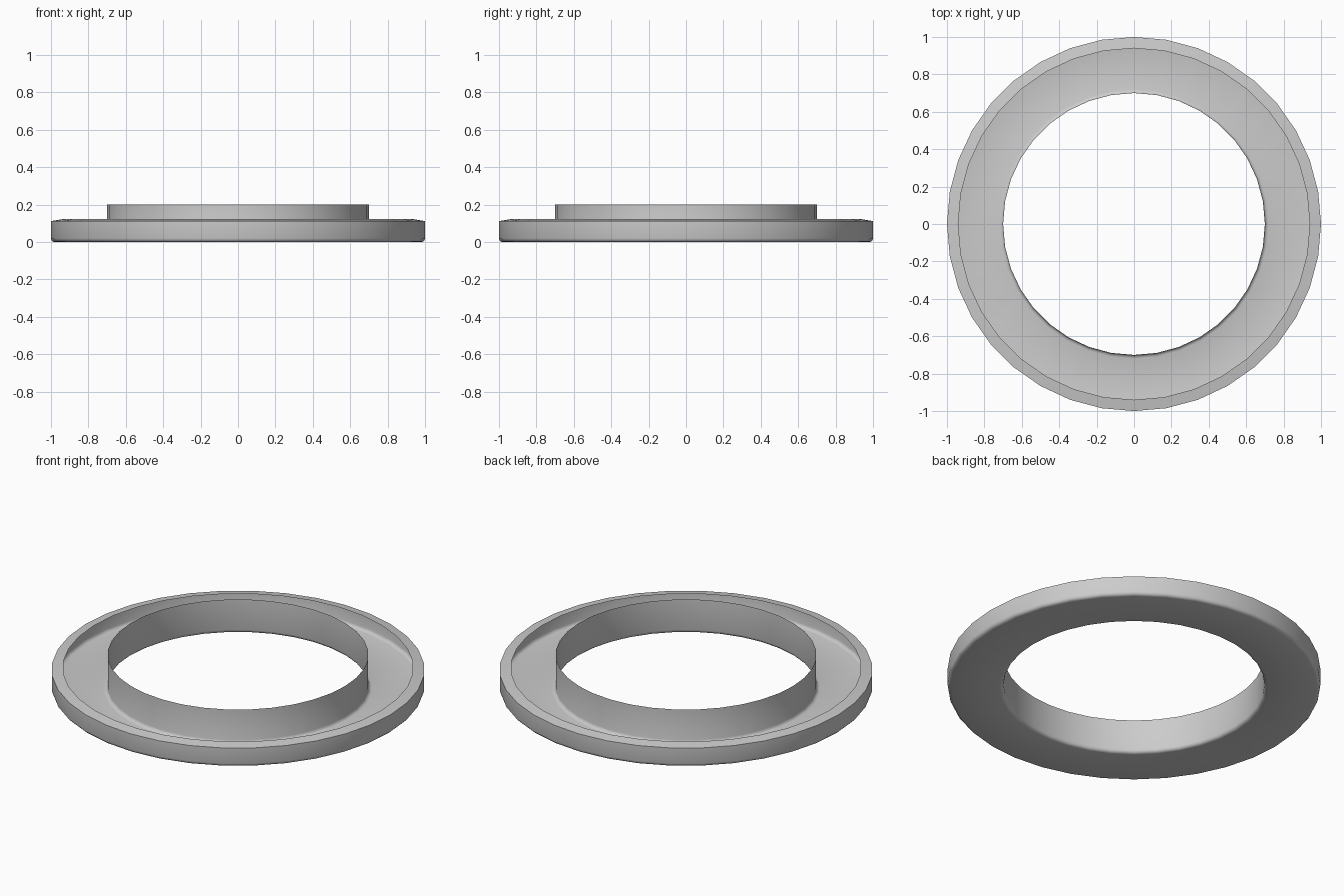
import bpy
import bmesh
from math import cos, sin, pi, radians

if "Cube" in bpy.data.objects:
    bpy.data.objects.remove(bpy.data.objects["Cube"])

SIDES = 36

# Thin sheet profile (radius, height): collar, rounded base, floor, outer wall, sloped lip
profile = [
    (0.70, 0.20), (0.70, 0.02), (0.703, 0.01), (0.71, 0.003), (0.72, 0.0),
    (0.98, 0.0), (0.99, 0.003), (0.997, 0.01), (1.0, 0.02),
    (1.0, 0.112), (0.94, 0.122),
]


def lathe(name, points, sides):
    bm = bmesh.new()
    rings = []
    for r, z in points:
        rings.append([bm.verts.new((r * cos(2 * pi * i / sides),
                                    r * sin(2 * pi * i / sides), z))
                      for i in range(sides)])
    for a, b in zip(rings, rings[1:]):
        for i in range(sides):
            j = (i + 1) % sides
            bm.faces.new((a[i], b[i], b[j], a[j]))
    # Outside of the sheet faces down and outward
    bm.normal_update()
    floor = min(bm.faces, key=lambda f: f.calc_center_median().z)
    if floor.normal.z > 0:
        bmesh.ops.reverse_faces(bm, faces=bm.faces[:])
    mesh = bpy.data.meshes.new(name)
    bm.to_mesh(mesh)
    bm.free()
    obj = bpy.data.objects.new(name, mesh)
    bpy.context.collection.objects.link(obj)
    return obj


# Ring tray with raised inner collar
ring = lathe("ring_tray", profile, SIDES)
bpy.context.view_layer.objects.active = ring
ring.select_set(True)
bpy.ops.object.shade_smooth_by_angle(angle=radians(35))
